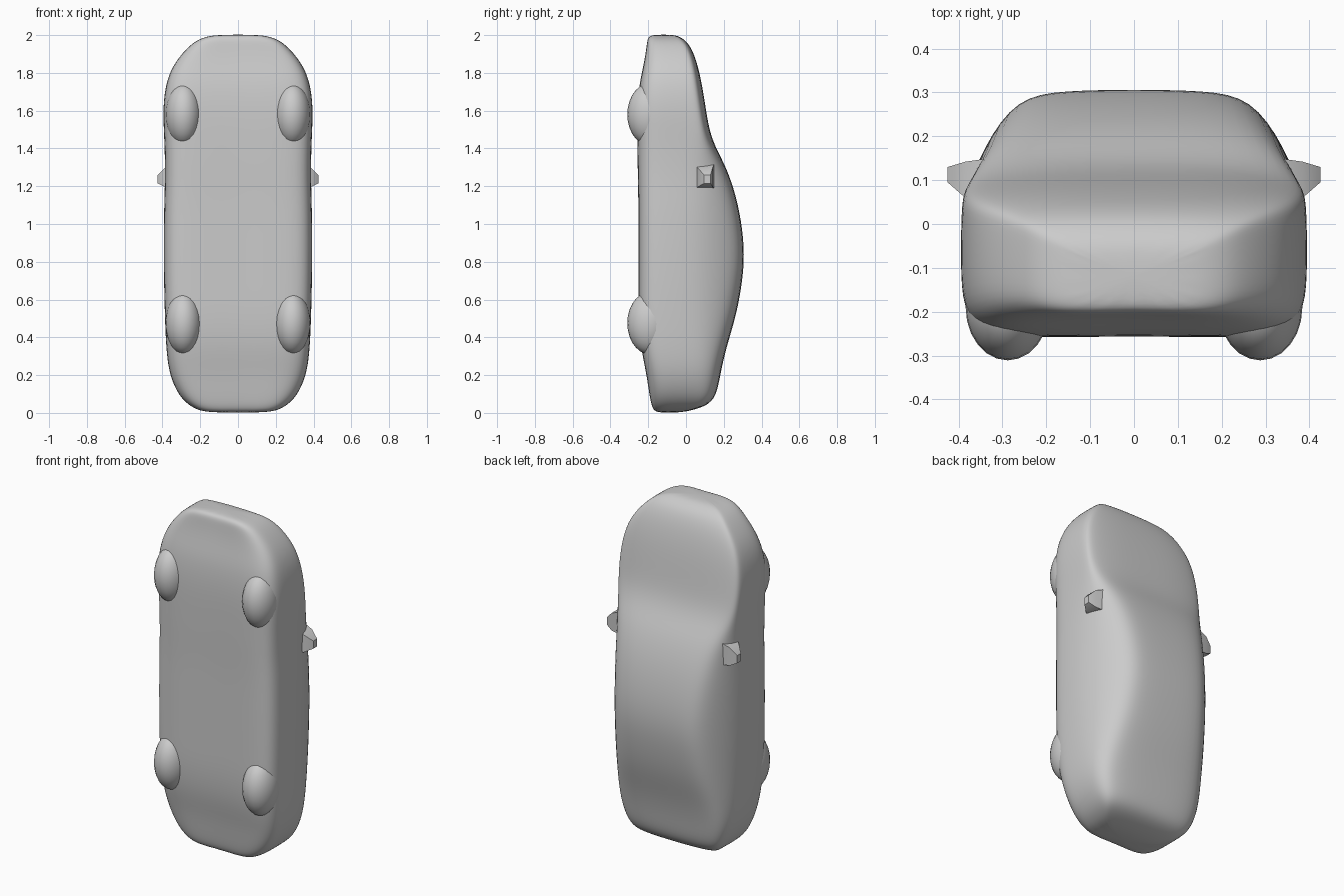
import bpy, bmesh, math
from mathutils import Matrix

if "Cube" in bpy.data.objects:
    bpy.data.objects.remove(bpy.data.objects["Cube"])

paint = bpy.data.materials.new("plain grey")
paint.diffuse_color = (0.6, 0.6, 0.6, 1)
paint.use_nodes = True
paint.node_tree.nodes["Principled BSDF"].inputs["Base Color"].default_value = paint.diffuse_color


def finish(name, bm, levels=0):
    bmesh.ops.recalc_face_normals(bm, faces=bm.faces)
    me = bpy.data.meshes.new(name)
    bm.to_mesh(me)
    bm.free()
    me.materials.append(paint)
    ob = bpy.data.objects.new(name, me)
    bpy.context.collection.objects.link(ob)
    for p in me.polygons:
        p.use_smooth = True
    if levels:
        sub = ob.modifiers.new("smooth", 'SUBSURF')
        sub.levels = sub.render_levels = levels
    return ob


# Body stations, tail to nose: height, half width, underside y, top y
stations = [
    (0.000, 0.17, -0.155, -0.03), (0.025, 0.235, -0.175, 0.08),
    (0.06, 0.285, -0.185, 0.14), (0.12, 0.33, -0.195, 0.168),
    (0.22, 0.368, -0.21, 0.185), (0.35, 0.382, -0.238, 0.215),
    (0.50, 0.388, -0.25, 0.262), (0.65, 0.392, -0.25, 0.292),
    (0.80, 0.394, -0.25, 0.31), (0.95, 0.394, -0.25, 0.303),
    (1.10, 0.392, -0.25, 0.277), (1.22, 0.388, -0.252, 0.243),
    (1.32, 0.388, -0.254, 0.203), (1.41, 0.390, -0.255, 0.155),
    (1.50, 0.394, -0.256, 0.123), (1.62, 0.398, -0.255, 0.104),
    (1.74, 0.384, -0.245, 0.085), (1.83, 0.350, -0.225, 0.065),
    (1.90, 0.300, -0.212, 0.043), (1.955, 0.245, -0.205, 0.015),
    (1.985, 0.195, -0.200, -0.02), (2.003, 0.12, -0.180, -0.06),
]


def section(w, yb, yt):
    """Closed outline: flat floor, upright sides, tapering cabin."""
    k = min(1, (yt - yb) / 0.35)
    belt = min(0.05, yt - 0.075 * k)
    rw = w * min(0.90, 1 - 1.25 * max(0, yt - 0.05))
    half = [(0.45 * w, yb - 0.003), (0.82 * w, yb), (0.975 * w, yb + 0.045 * k),
            (w, yb + 0.45 * (belt - yb)), (0.995 * w, belt),
            ((rw + w) / 2 + 0.012 * k, (belt + yt) / 2),
            (rw, yt - 0.018 * k), (0.6 * rw, yt - 0.002)]
    return ([(0, yb)] + half + [(0, yt)] + [(-x, y) for x, y in reversed(half)])


bm = bmesh.new()
rings = [[bm.verts.new((x, y, z)) for x, y in section(w, yb, yt)]
         for z, w, yb, yt in stations]
n = len(rings[0])
for a, b in zip(rings, rings[1:]):
    for i in range(n):
        j = (i + 1) % n
        bm.faces.new((a[i], a[j], b[j], b[i]))
bm.faces.new(rings[0])
bm.faces.new(rings[-1])
finish("car_body", bm, 2)

# Wheels: rounded bumps through the floor
for end, z in (("rear", 0.475), ("front", 1.58)):
    for side, s in (("left", -1), ("right", 1)):
        bm = bmesh.new()
        bmesh.ops.create_uvsphere(
            bm, u_segments=24, v_segments=14, radius=1,
            matrix=Matrix.Translation((s * 0.288, -0.19, z))
            @ Matrix.Diagonal((0.096, 0.121, 0.165, 1)))
        finish(f"{end}_{side}_wheel", bm)

# Door mirrors: tapered stubs reaching outward
for side, s in (("left", -1), ("right", 1)):
    bm = bmesh.new()
    loops = [(0.33, 0.05, 0.15, 1.19, 1.32), (0.385, 0.06, 0.142, 1.195, 1.30),
             (0.425, 0.095, 0.13, 1.215, 1.26)]
    prev = None
    for x, y0, y1, z0, z1 in loops:
        ring = [bm.verts.new((s * x, y, z))
                for y, z in ((y0, z0), (y1, z0), (y1, z1), (y0, z1))]
        if prev:
            for i in range(4):
                j = (i + 1) % 4
                bm.faces.new((prev[i], prev[j], ring[j], ring[i]))
        else:
            bm.faces.new(ring)
        prev = ring
    bm.faces.new(prev)
    ob = finish(f"{side}_mirror", bm)
    bpy.ops.object.select_all(action='DESELECT')
    ob.select_set(True)
    bpy.context.view_layer.objects.active = ob
    bpy.ops.object.shade_smooth_by_angle(angle=math.radians(40))
